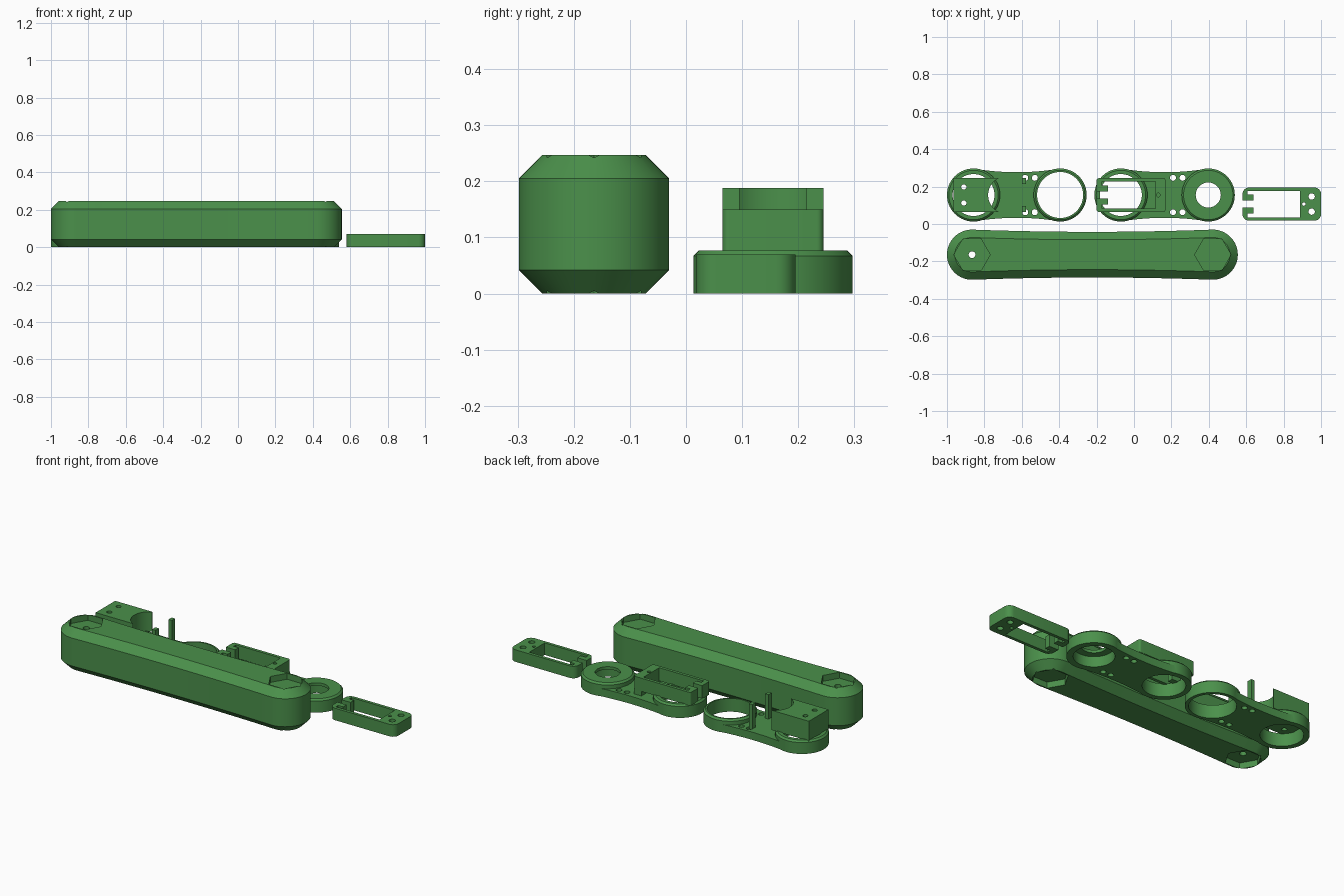
import bpy, bmesh, math
from mathutils import Vector

if "Cube" in bpy.data.objects:
    bpy.data.objects.remove(bpy.data.objects["Cube"])

green = bpy.data.materials.new("green_plastic")
green.diffuse_color = (0.07, 0.28, 0.07, 1)
green.use_nodes = True
green.node_tree.nodes["Principled BSDF"].inputs["Base Color"].default_value = green.diffuse_color


def loft(name, loops):
    """Closed solid from a stack of equal-length (x, y, z) loops."""
    bm = bmesh.new()
    rings = [[bm.verts.new(p) for p in loop] for loop in loops]
    n = len(rings[0])
    for a, b in zip(rings, rings[1:]):
        for i in range(n):
            bm.faces.new((a[i], a[(i + 1) % n], b[(i + 1) % n], b[i]))
    bm.faces.new(rings[0][::-1])
    bm.faces.new(rings[-1])
    bmesh.ops.recalc_face_normals(bm, faces=bm.faces)
    me = bpy.data.meshes.new(name)
    bm.to_mesh(me)
    bm.free()
    ob = bpy.data.objects.new(name, me)
    bpy.context.collection.objects.link(ob)
    me.materials.append(green)
    return ob


def extrude(name, outline, levels):
    """levels: (z, inset) pairs; outline(inset) gives the 2D loop."""
    return loft(name, [[(x, y, z) for x, y in outline(i)] for z, i in levels])


def dogbone(x0, x1, yc, r, waist):
    """Two round ends joined by gently hollowed sides."""
    def outline(inset):
        R, w = r - inset, waist - inset
        pts = []
        for cx, start in ((x1, -90), (x0, 90)):
            s = 1 if cx == x1 else -1
            pts += [(cx + R * math.cos(math.radians(start + 180 * k / 32)),
                     yc + R * math.sin(math.radians(start + 180 * k / 32))) for k in range(33)]
            for k in range(1, 12):
                t = k / 12
                pts.append((cx + (x0 + x1 - 2 * cx) * t,
                            yc + s * (w + (R - w) * (2 * t - 1) ** 2)))
        return pts
    return outline


def circle(cx, cy, r, n=56):
    return lambda i: [(cx + (r - i) * math.cos(2 * math.pi * k / n),
                       cy + (r - i) * math.sin(2 * math.pi * k / n)) for k in range(n)]


def rect(x0, x1, y0, y1, r=0.0):
    def outline(i):
        if r == 0:
            return [(x0, y0), (x1, y0), (x1, y1), (x0, y1)]
        pts = []
        for cx, cy, a in ((x1 - r, y0 + r, -90), (x1 - r, y1 - r, 0),
                          (x0 + r, y1 - r, 90), (x0 + r, y0 + r, 180)):
            pts += [(cx + r * math.cos(math.radians(a + 15 * k)),
                     cy + r * math.sin(math.radians(a + 15 * k))) for k in range(7)]
        return pts
    return outline


def prism(outline, z0, z1, name="helper"):
    return extrude(name, outline, [(z0, 0), (z1, 0)])


def combine(ob, add=(), cut=()):
    """Apply unions, then cuts, and smooth all but sharp edges."""
    for op, group in (('UNION', add), ('DIFFERENCE', cut)):
        for h in group:
            m = ob.modifiers.new("bool", 'BOOLEAN')
            m.object, m.operation, m.solver = h, op, 'EXACT'
    dg = bpy.context.evaluated_depsgraph_get()
    me = bpy.data.meshes.new_from_object(ob.evaluated_get(dg))
    ob.modifiers.clear()
    ob.data = me
    me.materials.clear()
    me.materials.append(green)
    for p in me.polygons:
        p.material_index = 0
    for h in list(add) + list(cut):
        bpy.data.objects.remove(h)
    me.shade_smooth()
    me.set_sharp_from_angle(angle=math.radians(25))
    return ob


# Long closed arm with chamfered rims, hexagonal nut pockets and a screw hole
AX0, AX1, AY, TOP = -0.866, 0.421, -0.164, 0.247
arm = extrude("arm_body", dogbone(AX0, AX1, AY, 0.134, 0.122),
              [(0, 0.042), (0.042, 0), (TOP - 0.042, 0), (TOP, 0.042)])
cuts = []
for cx in (AX0, AX1):
    hexagon = circle(cx, AY, 0.097, 6)
    cuts += [prism(hexagon, -0.02, 0.035), prism(hexagon, TOP - 0.035, TOP + 0.02)]
cuts.append(prism(circle(AX0, AY, 0.018, 24), -0.1, 0.4))
combine(arm, cut=cuts)

PY, R, H, WEB = 0.155, 0.142, 0.077, 0.045
RIM = [(0, 0), (H - 0.01, 0), (H, 0.01)]


def link_plate(name, x0, x1, cuts):
    """Low web with a raised chamfered ring at each end and four screw holes."""
    ob = prism(dogbone(x0, x1, PY, R - 0.001, 0.122), 0, WEB, name)
    rings = [extrude("helper", circle(x, PY, R), RIM) for x in (x0, x1)]
    mid = (x0 + x1) / 2
    holes = [prism(circle(mid + dx, PY + s * 0.092, 0.016, 20), -0.1, 0.2)
             for dx in (0.045, 0.096) for s in (-1, 1)]
    return combine(ob, rings, cuts + holes)


# Link plates: one with open rings, one with a capped ring
link_plate("link_plate_left", -0.858, -0.395,
           [prism(circle(-0.858, PY, 0.112), -0.1, 0.2),
            prism(circle(-0.395, PY, 0.123), -0.1, 0.2)])
link_plate("link_plate_right", -0.07, 0.397,
           [prism(circle(-0.07, PY, 0.112), -0.1, 0.2),
            prism(circle(0.397, PY, 0.107), -0.1, 0.06),
            prism(circle(0.397, PY, 0.067), -0.1, 0.2)])

# Mounting block with hollowed end and two screw holes
Y0, Y1 = 0.065, 0.245
block = prism(rect(-0.965, -0.725, Y0, Y1), H - 0.004, 0.188, "mounting_block")
combine(block, cut=[prism(circle(-0.68, PY, 0.1), 0, 0.3)] +
        [prism(circle(-0.91, y, 0.014, 20), 0, 0.3) for y in (0.112, 0.198)])

# Pair of upright posts facing the block
for side, y in (("front", Y0), ("back", Y1 - 0.03)):
    prism(rect(-0.6, -0.578, y, y + 0.03), WEB - 0.005, 0.188, "post_" + side)


def frame(name, x0, x1, y0, y1, z0, z1, corner, bar, holes):
    """Rectangular frame with a split tab at its left end."""
    yc = (y0 + y1) / 2
    ob = prism(rect(x0, x1, y0, y1, corner), z0, z1, name)
    cut = [prism(rect(x0 + 0.06, x1 - bar, y0 + 0.018, y1 - 0.018), -0.1, 0.4),
           prism(rect(x0 - 0.1, x0 + 0.1, yc - 0.018, yc + 0.018), -0.1, 0.4)]
    # Relief beside the split tab
    cut += [prism(rect(x0 + 0.028, x0 + 0.08, a, b), -0.1, 0.4)
            for a, b in ((y0 + 0.018, yc - 0.05), (yc + 0.05, y1 - 0.018))]
    cut += [prism(circle(x, y, r, 20), -0.1, 0.4) for x, y, r in holes]
    return combine(ob, cut=cut)


# Frame fixed on the right link plate, with its foot on the web
frame("mounted_frame", -0.2, 0.168, Y0, Y1, H - 0.004, 0.15, 0.012, 0.053,
      [(0.13, PY, 0.01)])
prism(rect(0.118, 0.167, Y0 + 0.002, Y1 - 0.002), WEB - 0.005, H, "frame_foot")

# Loose frame lying beside the plates
frame("loose_frame", 0.58, 1.0, 0.018, 0.195, 0, 0.07, 0.035, 0.112,
      [(0.95, 0.147, 0.017), (0.95, 0.066, 0.017), (0.908, 0.1065, 0.009)])
